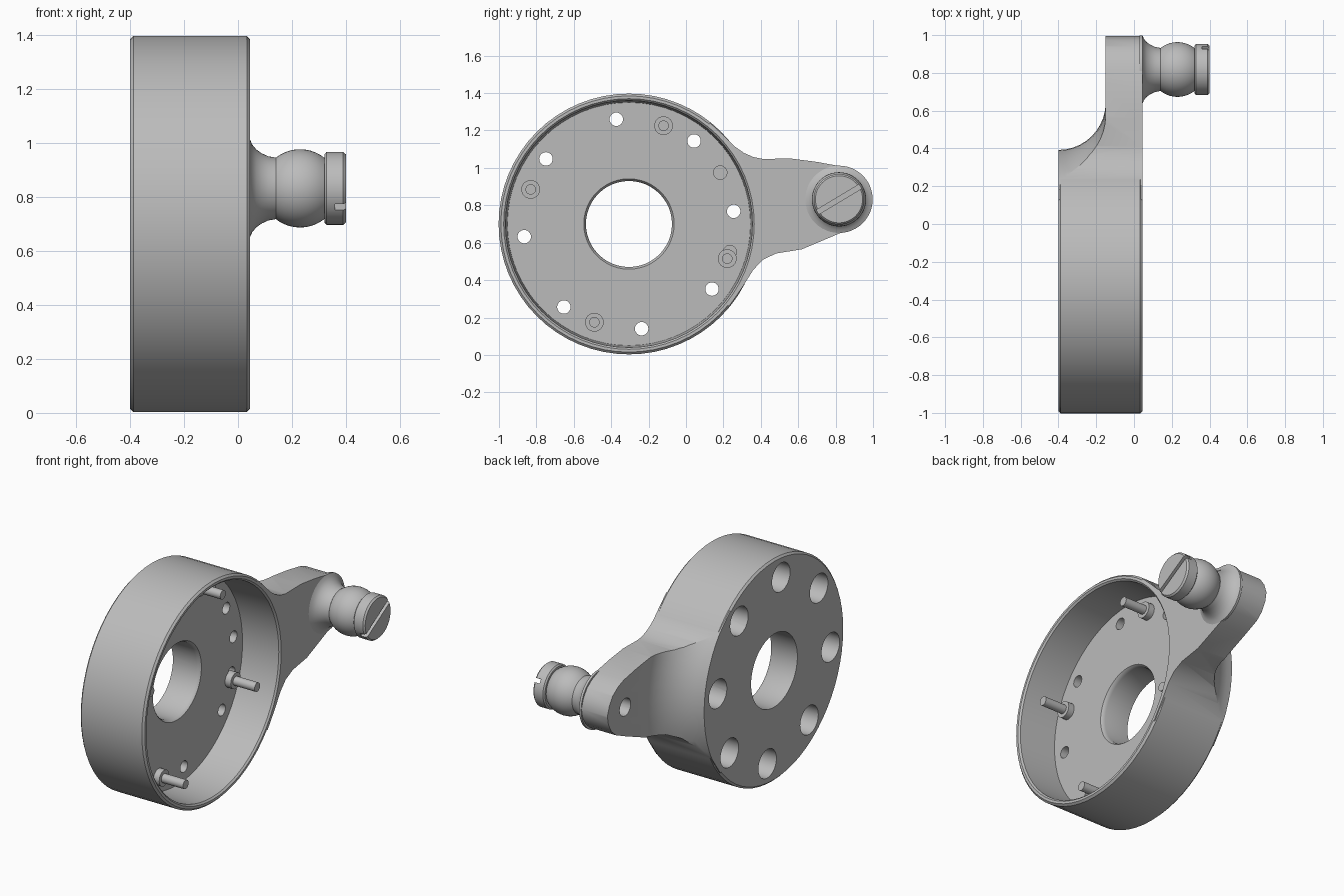
import bpy, bmesh
from math import sin, cos, pi, radians
from mathutils import Matrix

if "Cube" in bpy.data.objects:
    bpy.data.objects.remove(bpy.data.objects["Cube"])

grey = bpy.data.materials.new("machined grey")
grey.use_nodes = True
colour = (0.5, 0.5, 0.5, 1)
grey.diffuse_color = colour
grey.node_tree.nodes["Principled BSDF"].inputs["Base Color"].default_value = colour

DISC = (-0.305, 0.70)    # y, z of the housing axis
STUD = (0.818, 0.832)    # y, z of the ball stud axis
FRONT, BACK, FLOOR = 0.045, -0.40, -0.21


def finish(name, bm):
    bmesh.ops.recalc_face_normals(bm, faces=bm.faces)
    mesh = bpy.data.meshes.new(name)
    bm.to_mesh(mesh)
    bm.free()
    mesh.materials.append(grey)
    ob = bpy.data.objects.new(name, mesh)
    bpy.context.collection.objects.link(ob)
    return ob


def lathe(name, profile, centre, sides=24):
    """Solid turned about an axis along x; profile is (x, radius)."""
    bm = bmesh.new()
    rings = [[bm.verts.new((x, centre[0] + r * cos(2 * pi * i / sides),
                            centre[1] + r * sin(2 * pi * i / sides)))
              for i in range(sides)] for x, r in profile]
    for a, b in zip(rings, rings[1:]):
        for i in range(sides):
            j = (i + 1) % sides
            bm.faces.new((a[i], a[j], b[j], b[i]))
    bm.faces.new(rings[0])
    bm.faces.new(rings[-1])
    return finish(name, bm)


def combine(ob, tool, operation):
    mod = ob.modifiers.new(operation, 'BOOLEAN')
    mod.operation, mod.object, mod.solver = operation, tool, 'EXACT'
    bpy.ops.object.select_all(action='DESELECT')
    bpy.context.view_layer.objects.active = ob
    ob.select_set(True)
    bpy.ops.object.modifier_apply(modifier=mod.name)
    bpy.data.objects.remove(tool)


def polar(radius, degrees):
    a = radians(degrees)
    return DISC[0] + radius * cos(a), DISC[1] + radius * sin(a)


# Housing drum with small edge chamfers
housing = lathe("housing", [(BACK, 0.685), (BACK + 0.012, 0.697),
                            (FRONT - 0.012, 0.697), (FRONT, 0.685)], DISC, 64)

# Arm outline, extruded over the full depth of the drum
outline = [(-0.1, 1.0), (0.13, 1.24), (0.21, 1.165), (0.26, 1.115), (0.31, 1.08),
           (0.36, 1.058), (0.41, 1.048), (0.56, 1.05), (0.7, 1.032), (0.83, 1.008),
           (0.89, 0.985), (0.94, 0.95), (0.975, 0.90), (0.995, 0.84), (0.985, 0.785),
           (0.955, 0.73), (0.91, 0.69), (0.81, 0.645), (0.62, 0.565), (0.48, 0.542),
           (0.41, 0.508), (0.36, 0.455), (0.30, 0.36), (0.23, 0.26), (-0.1, 0.5)]
bm = bmesh.new()
base = bm.faces.new([bm.verts.new((BACK, y, z)) for y, z in outline])
moved = bmesh.ops.extrude_face_region(bm, geom=[base])["geom"]
bmesh.ops.translate(bm, vec=(FRONT - BACK, 0, 0),
                    verts=[v for v in moved if isinstance(v, bmesh.types.BMVert)])
if base.is_valid and not any(len(e.link_faces) < 2 for e in base.edges):
    pass
else:
    bmesh.ops.holes_fill(bm, edges=bm.edges)
arm = finish("arm", bm)

# Concave sweep behind the arm, following the drum
sweep = [(BACK + 0.25 * sin(t * pi / 20), 0.947 - 0.25 * cos(t * pi / 20))
         for t in range(11)]
limit = lathe("arm_limit", [(BACK - 0.01, 0.69)] + sweep +
              [(-0.15, 1.6), (FRONT + 0.05, 1.6)], DISC, 64)
combine(arm, limit, 'INTERSECT')
combine(housing, arm, 'UNION')

# Cup cavity and rounded centre bore
combine(housing, lathe("cavity", [(FLOOR, 0.65), (FRONT - 0.01, 0.66),
                                  (FRONT + 0.02, 0.69)], DISC, 64), 'DIFFERENCE')
combine(housing, lathe("bore", [(-0.5, 0.23), (FLOOR - 0.025, 0.23),
                                (FLOOR - 0.008, 0.235), (FLOOR + 0.01, 0.25)],
                       DISC, 48), 'DIFFERENCE')

# Bolt holes, counterbored from the back
for i in range(8):
    spot = polar(0.564, 6.9 + 45 * i)
    combine(housing, lathe("bolt_hole", [(-0.5, 0.09), (-0.27, 0.09), (-0.27, 0.036),
                                         (-0.1, 0.036)], spot), 'DIFFERENCE')

# Blind dowel holes in the floor, and one in the back of the arm
for angle in (29.4, -15.6):
    combine(housing, lathe("dowel_hole", [(FLOOR - 0.1, 0.036), (FLOOR + 0.1, 0.036)],
                           polar(0.56, angle)), 'DIFFERENCE')
combine(housing, lathe("arm_hole", [(-0.3, 0.055), (-0.06, 0.055)], STUD), 'DIFFERENCE')

# Stepped pins standing on the floor
pins = [lathe("pin_%d" % (i + 1), [(FLOOR - 0.01, 0.05), (FLOOR + 0.04, 0.05),
                                   (FLOOR + 0.04, 0.028), (-0.02, 0.028)],
              polar(0.557, 70.6 + 90 * i)) for i in range(4)]

# Ball stud: flared neck, ball, slotted head
neck = lathe("stud_neck", [(0.03, 0.18), (FRONT, 0.18), (0.053, 0.162), (0.068, 0.144),
                           (0.088, 0.13), (0.112, 0.119), (0.14, 0.114)], STUD, 48)
ball = lathe("stud_ball", [(0.23 + 0.145 * sin(radians(a)), 0.145 * cos(radians(a)))
                           for a in range(-40, 41, 8)], STUD, 48)
head = lathe("stud_head", [(0.32, 0.126), (0.328, 0.135), (0.39, 0.135),
                           (0.40, 0.126)], STUD, 48)
bm = bmesh.new()
bmesh.ops.create_cube(bm, size=1, matrix=Matrix.Translation((0.405, *STUD)) @
                      Matrix.Rotation(radians(31), 4, 'X') @
                      Matrix.Diagonal((0.09, 0.4, 0.026, 1)))
combine(head, finish("slot", bm), 'DIFFERENCE')

# Smooth shading with sharp edges kept
bpy.ops.object.select_all(action='DESELECT')
for ob in [housing, neck, ball, head] + pins:
    ob.select_set(True)
bpy.context.view_layer.objects.active = housing
bpy.ops.object.shade_smooth_by_angle(angle=radians(30))
